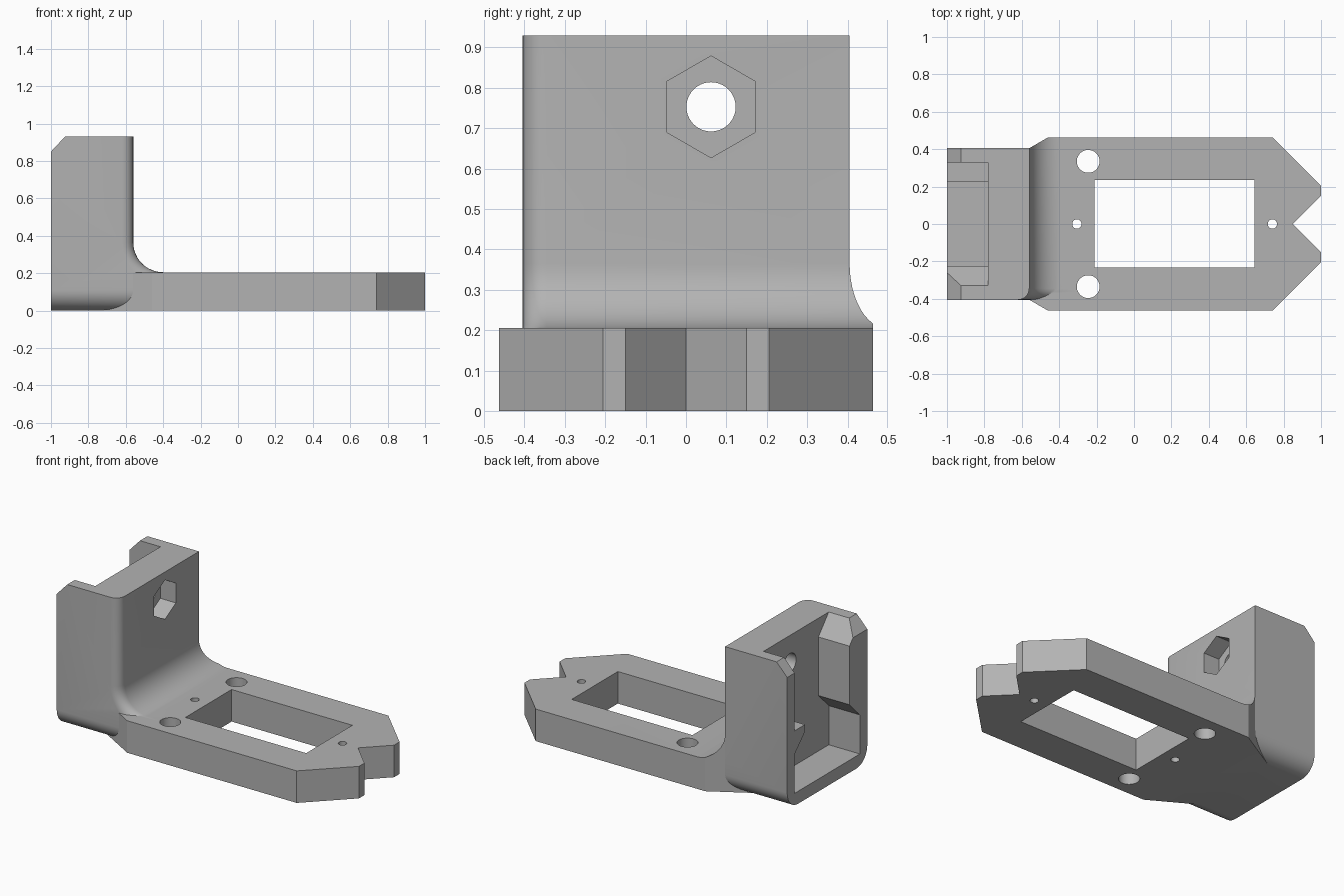
import bpy, bmesh
from math import sin, cos, pi
from mathutils import Vector

cube = bpy.data.objects.get("Cube")
if cube:
    bpy.data.objects.remove(cube, do_unlink=True)

grey = bpy.data.materials.new("plain_grey")
grey.use_nodes = True
grey.diffuse_color = (0.45, 0.45, 0.45, 1)
grey.node_tree.nodes["Principled BSDF"].inputs["Base Color"].default_value = grey.diffuse_color


def prism(name, pts, axis, lo, hi, round_edge=None, radius=0.0):
    """Extrude a flat outline along an axis, rounding the edges picked by round_edge."""
    place = {"x": lambda a, b, t: (t, a, b),
             "y": lambda a, b, t: (a, t, b),
             "z": lambda a, b, t: (a, b, t)}[axis]
    bm = bmesh.new()
    face = bm.faces.new([bm.verts.new(place(a, b, lo)) for a, b in pts])
    new = bmesh.ops.extrude_face_region(bm, geom=[face])["geom"]
    bmesh.ops.translate(bm, vec=Vector(place(0, 0, hi - lo)),
                        verts=[g for g in new if isinstance(g, bmesh.types.BMVert)])
    bmesh.ops.recalc_face_normals(bm, faces=bm.faces)
    if round_edge:
        picked = [e for e in bm.edges if all(round_edge(v.co) for v in e.verts)]
        bmesh.ops.bevel(bm, geom=picked, offset=radius, segments=6, profile=0.5, affect="EDGES")
    mesh = bpy.data.meshes.new(name)
    bm.to_mesh(mesh)
    bm.free()
    mesh.materials.append(grey)
    ob = bpy.data.objects.new(name, mesh)
    bpy.context.collection.objects.link(ob)
    return ob


def combine(target, tool, operation):
    mod = target.modifiers.new("combine", "BOOLEAN")
    mod.object, mod.operation, mod.solver = tool, operation, "EXACT"
    bpy.context.view_layer.objects.active = target
    bpy.ops.object.modifier_apply(modifier=mod.name)
    bpy.data.objects.remove(tool, do_unlink=True)


def arc(cx, cy, r, start, end, n):
    angles = [start + (end - start) * i / n for i in range(n + 1)]
    return [(cx + r * cos(a), cy + r * sin(a)) for a in angles]


def ring(cx, cy, r, n=40, start=0.0):
    return arc(cx, cy, r, start, start + 2 * pi * (n - 1) / n, n - 1)


FRONT, SIDE, TOP, PLATE = -0.56, 0.405, 0.93, 0.205
FIL, RND = 0.16, 0.11

# Upright block with the concave fillet towards the plate
fillet = arc(FRONT + FIL, PLATE + FIL, FIL, 1.5 * pi, pi, 12)
profile = [(-1, 0), (FRONT + FIL, 0)] + fillet + [(FRONT, TOP), (-0.925, TOP), (-1, 0.85)]
body = prism("mounting_bracket", profile, "y", -SIDE, 0.5,
             lambda c: c.y < 0 and c.x > FRONT - 0.01 and c.z > PLATE - 0.01, 0.06)

# Trim the far side flush, flaring out with the fillet
combine(body, prism("side_trim", [(-1.1, SIDE), (FRONT, SIDE), (-0.46, 0.463),
                                  (-0.3, 0.463), (-0.3, 0.6), (-1.1, 0.6)],
                    "z", -0.1, 1.1), "DIFFERENCE")

# Round both lower side edges of the block
for s in (-1, 1):
    curve = [(s * y, z) for y, z in arc(SIDE - RND, RND, RND, 0, -pi / 2, 10)]
    outer = [(s * (SIDE - RND), -0.1), (s * 0.6, -0.1), (s * 0.6, RND)]
    combine(body, prism("edge_round", curve + outer, "x", -1.1, -0.3), "DIFFERENCE")

# Flat plate with flared shoulders and notched tip
half = [(-0.75, 0.295), (-0.46, 0.463), (0.74, 0.463), (1, 0.205), (1, 0.15)]
outline = half + [(0.85, 0)] + [(x, -y) for x, y in reversed(half)]
combine(body, prism("plate", outline, "z", 0, PLATE), "UNION")

# Window and screw holes in the plate
window = [(-0.21, -0.232), (0.645, -0.232), (0.645, 0.235), (-0.21, 0.235)]
cuts = [window, ring(-0.245, 0.335, 0.061), ring(-0.245, -0.335, 0.061),
        ring(-0.305, 0, 0.025, 24), ring(0.74, 0, 0.025, 24)]
for pts in cuts:
    combine(body, prism("plate_cut", pts, "z", -0.1, 0.4), "DIFFERENCE")

# Rear pocket, with a long rib on one wall and a short ledge on the other
pocket = [(-0.33, 0.08), (0.33, 0.08), (0.33, 0.33), (0.225, 0.435), (0.225, 0.48),
          (0.33, 0.48), (0.33, 1), (-0.39, 1), (-0.225, 0.81), (-0.225, 0.435), (-0.33, 0.33)]
combine(body, prism("rear_pocket", pocket, "x", -1.1, -0.78), "DIFFERENCE")

# Bolt hole with hexagonal nut recess
combine(body, prism("bolt_hole", ring(0.062, 0.753, 0.061), "x", -0.9, -0.4), "DIFFERENCE")
combine(body, prism("nut_recess", ring(0.062, 0.753, 0.126, 6, pi / 2), "x", -0.67, -0.4), "DIFFERENCE")

bpy.ops.object.select_all(action="DESELECT")
body.select_set(True)
bpy.context.view_layer.objects.active = body
bpy.ops.object.shade_smooth_by_angle(angle=0.5)
